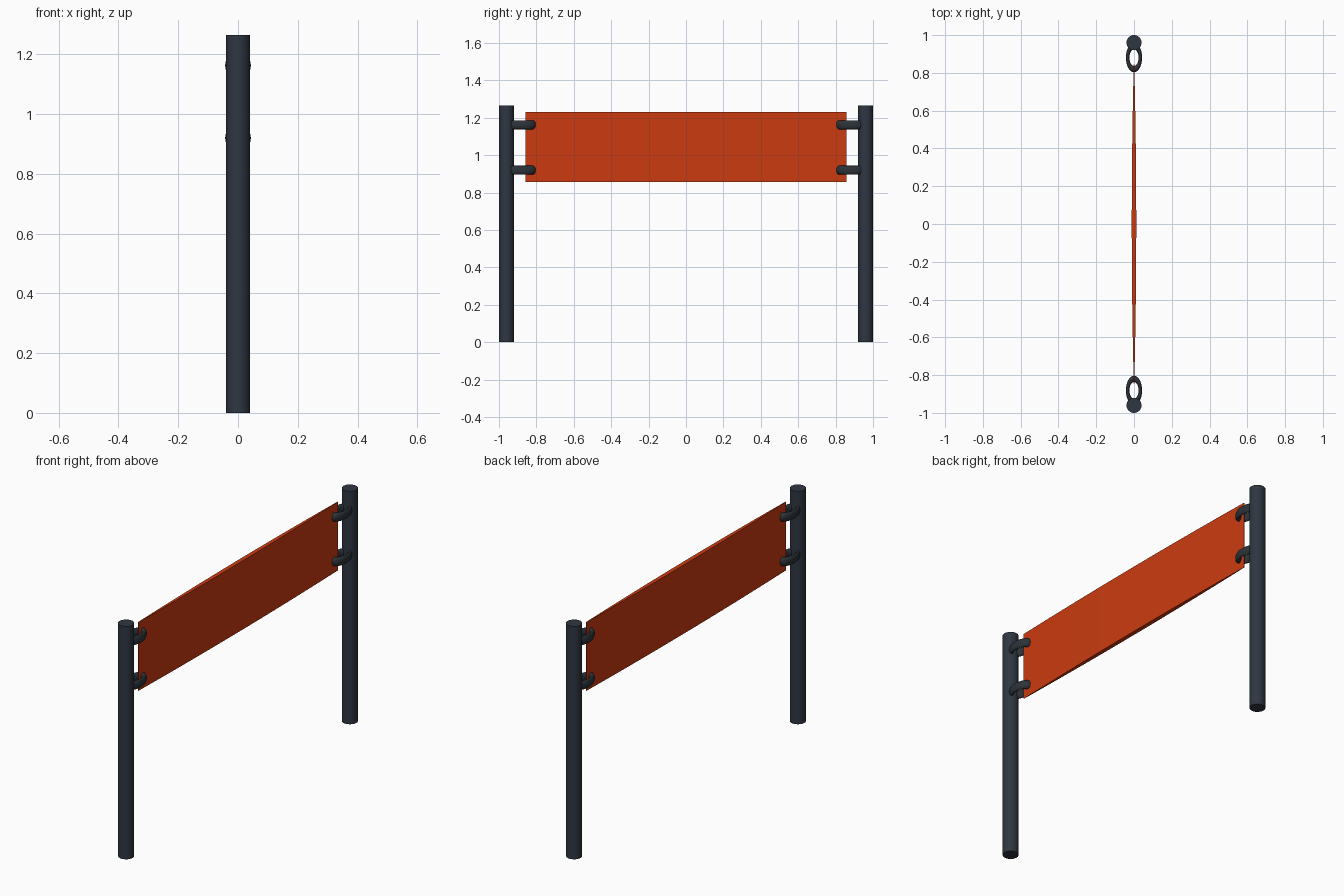
import bpy, bmesh
from math import cos, sin, tau, radians

cube = bpy.data.objects.get("Cube")
if cube:
    bpy.data.objects.remove(cube, do_unlink=True)


def material(name, rgb):
    m = bpy.data.materials.new(name)
    m.use_nodes = True
    m.diffuse_color = (*rgb, 1)
    m.node_tree.nodes["Principled BSDF"].inputs["Base Color"].default_value = (*rgb, 1)
    return m


slate = material("slate post", (0.028, 0.037, 0.054))
dark = material("dark ring", (0.026, 0.033, 0.042))
orange = material("orange banner", (0.60, 0.044, 0.005))


def finish(obj, name, mat, angle=40):
    obj.name = name
    obj.data.materials.append(mat)
    bpy.ops.object.select_all(action='DESELECT')
    obj.select_set(True)
    bpy.context.view_layer.objects.active = obj
    bpy.ops.object.shade_smooth_by_angle(angle=radians(angle))


HEIGHT = 1.265
for side, end in ((-1, "front"), (1, "back")):
    # Upright post
    bpy.ops.mesh.primitive_cylinder_add(vertices=32, radius=0.04, depth=HEIGHT,
                                        location=(0, side * 0.96, HEIGHT / 2))
    finish(bpy.context.object, end + "_post", slate)

    # Oval rings tying the banner to the post
    for z, level in ((0.92, "lower"), (1.162, "upper")):
        bpy.ops.mesh.primitive_torus_add(major_segments=32, minor_segments=16,
                                         major_radius=0.061, minor_radius=0.017,
                                         location=(0, side * 0.881, z))
        ring = bpy.context.object
        ring.scale = (0.55, 1, 1.41)
        bpy.ops.object.transform_apply(location=False, rotation=False, scale=True)
        finish(ring, f"{end}_{level}_ring", dark, 60)

# Banner: a thin slab, thickest at mid-span and tapering to both ends
HALF, STEPS = 0.857, 24
bm = bmesh.new()
outline = []
for face_side in (1, -1):
    for i in range(STEPS + 1):
        t = face_side * (2 * i / STEPS - 1)
        outline.append((face_side * (0.001 + 0.011 * (1 - t * t)), t * HALF))
base = bm.faces.new([bm.verts.new((x, y, 0.857)) for x, y in outline])
top = bmesh.ops.extrude_face_region(bm, geom=[base])["geom"]
bmesh.ops.translate(bm, vec=(0, 0, 0.373),
                    verts=[v for v in top if isinstance(v, bmesh.types.BMVert)])
bmesh.ops.recalc_face_normals(bm, faces=bm.faces)
mesh = bpy.data.meshes.new("banner")
bm.to_mesh(mesh)
bm.free()
banner = bpy.data.objects.new("banner", mesh)
bpy.context.collection.objects.link(banner)
finish(banner, "banner", orange)
